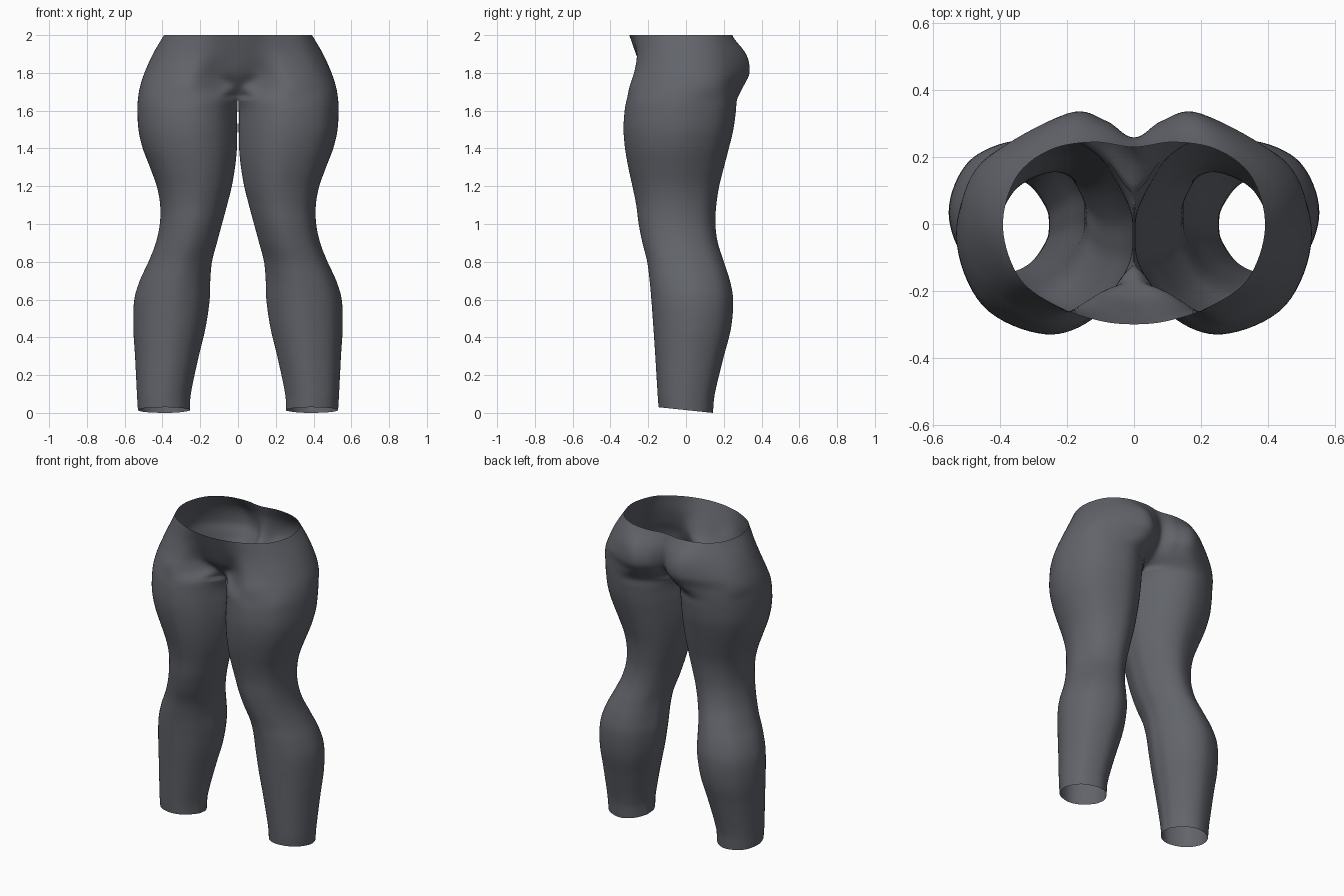
import bpy
import math
from mathutils import Vector

if "Cube" in bpy.data.objects:
    bpy.data.objects.remove(bpy.data.objects["Cube"])

CROTCH = 1.66
SUB_U, SUB_V = 8, 5

# Leg sections: height, inner x, outer x, front y, back y
LEG = [
    (0.00, .255, .530, -.145, .142), (0.10, .250, .535, -.150, .152),
    (0.30, .208, .545, -.162, .200), (0.45, .172, .554, -.172, .238),
    (0.60, .150, .549, -.183, .249), (0.70, .147, .520, -.192, .232),
    (0.80, .138, .474, -.205, .200), (0.90, .112, .435, -.230, .168),
    (1.00, .085, .414, -.250, .155), (1.10, .058, .412, -.263, .160),
    (1.20, .033, .430, -.283, .175), (1.30, .016, .466, -.305, .200),
    (1.40, .006, .504, -.322, .226), (1.50, .004, .527, -.330, .250),
    (1.60, .004, .532, -.324, .264), (CROTCH, .0, .530, -.313, .270),
]
# Angles of the leg control points, front centre round the outside to the back
ANGLES = [200, 235, 270, 315, 360, 405, 450, 485, 520, 540]

# Hip sections: half outlines from front centre to back centre
HIPS = [
    (1.73, [(0, -.175), (.075, -.195), (.26, -.298), (.445, -.20), (.518, -.01),
            (.455, .185), (.21, .302), (.08, .262), (0, .19)]),
    (1.80, [(0, -.225), (.11, -.220), (.25, -.275), (.42, -.185), (.495, 0),
            (.435, .19), (.20, .330), (.08, .305), (0, .245)]),
    (1.90, [(0, -.265), (.10, -.258), (.24, -.253), (.38, -.170), (.45, 0),
            (.400, .17), (.21, .310), (.09, .295), (0, .258)]),
    (2.00, [(0, -.300), (.10, -.290), (.22, -.250), (.34, -.165), (.392, -.01),
            (.352, .14), (.25, .222), (.12, .245), (0, .230)]),
]


def leg_section(z, xi, xo, yf, yb):
    cx, cy, rx, ry = (xi + xo) / 2, (yf + yb) / 2, (xo - xi) / 2, (yb - yf) / 2
    pts = []
    for a in ANGLES:
        c, s = math.cos(math.radians(a)), math.sin(math.radians(a))
        p = Vector((cx + rx * c, cy + ry * s, z))
        if z == 0:                       # slanted ankle hem
            p.z = 0.03 * (yb - p.y) / (yb - yf)
        if z == CROTCH and c < -.9:      # inner points meet on the centre line
            p.x = 0
        pts.append(p)
    return pts


def hermite(a, b, ma, mb, t):
    t2, t3 = t * t, t * t * t
    return (a * (2 * t3 - 3 * t2 + 1) + ma * (t3 - 2 * t2 + t)
            + b * (3 * t2 - 2 * t3) + mb * (t3 - t2))


def smooth_rows(keys, heights):
    """Interpolate control sections along the height."""
    def slope(i, k):
        lo, hi = max(i - 1, 0), min(i + 1, len(keys) - 1)
        return (keys[hi][k] - keys[lo][k]) / (heights[hi] - heights[lo])
    rows = []
    for i in range(len(keys) - 1):
        h = heights[i + 1] - heights[i]
        for s in range(SUB_V):
            rows.append([hermite(keys[i][k], keys[i + 1][k], slope(i, k) * h,
                                 slope(i + 1, k) * h, s / SUB_V)
                         for k in range(len(keys[0]))])
    rows.append([p.copy() for p in keys[-1]])
    return rows


def smooth_ring(pts, closed):
    """Round curve through control points; open ones mirror at the centre."""
    n = len(pts)

    def get(i):
        if closed:
            return pts[i % n]
        if 0 <= i < n:
            return pts[i]
        p = pts[1 if i < 0 else n - 2].copy()
        p.x = -p.x
        return p
    out = []
    for i in range(n if closed else n - 1):
        a, b = get(i), get(i + 1)
        ma, mb = (b - get(i - 1)) / 2, (get(i + 2) - a) / 2
        out += [hermite(a, b, ma, mb, s / SUB_U) for s in range(SUB_U)]
    if not closed:
        out.append(pts[-1].copy())
    return out


# Outer columns run from ankle to waist, the inner column stops at the crotch
leg_keys = [leg_section(*r) for r in LEG]
hip_keys = [[Vector((x, y, z)) for x, y in pts] for z, pts in HIPS]
leg_h = [r[0] for r in LEG]
all_h = leg_h + [z for z, _ in HIPS]
outer = smooth_rows([k[:9] for k in leg_keys] + hip_keys, all_h)
inner = smooth_rows([k[9:] for k in leg_keys], leg_h)
crotch_row = len(inner) - 1

verts, faces, starts = [], [], []
for r, row in enumerate(outer):
    closed = r <= crotch_row
    ring = smooth_ring(row + inner[r] if closed else row, closed)
    starts.append(len(verts))
    for j, p in enumerate(ring):
        p.x = max(p.x, .003 if r < crotch_row else 0)
        if r == crotch_row and j >= 8 * SUB_U:
            p.x = 0
        verts.append(p)
n_closed, n_open = 10 * SUB_U, 8 * SUB_U
for r in range(len(outer) - 1):
    a, b = starts[r], starts[r + 1]
    if r < crotch_row:
        for j in range(n_closed):
            k = (j + 1) % n_closed
            faces.append((a + j, a + k, b + k, b + j))
    else:
        for j in range(n_open):
            faces.append((a + j, a + j + 1, b + j + 1, b + j))

# Leggings shell, mirrored to the other leg
mesh = bpy.data.meshes.new("leggings")
mesh.from_pydata(verts, [], faces)
mesh.polygons.foreach_set("use_smooth", [True] * len(mesh.polygons))
leggings = bpy.data.objects.new("leggings", mesh)
bpy.context.collection.objects.link(leggings)
mirror = leggings.modifiers.new("other_leg", 'MIRROR')
mirror.use_axis[0] = True
mirror.merge_threshold = 0.001

fabric = bpy.data.materials.new("charcoal_fabric")
fabric.diffuse_color = (0.12, 0.127, 0.145, 1)
fabric.use_nodes = True
fabric.node_tree.nodes["Principled BSDF"].inputs["Base Color"].default_value = fabric.diffuse_color
mesh.materials.append(fabric)
